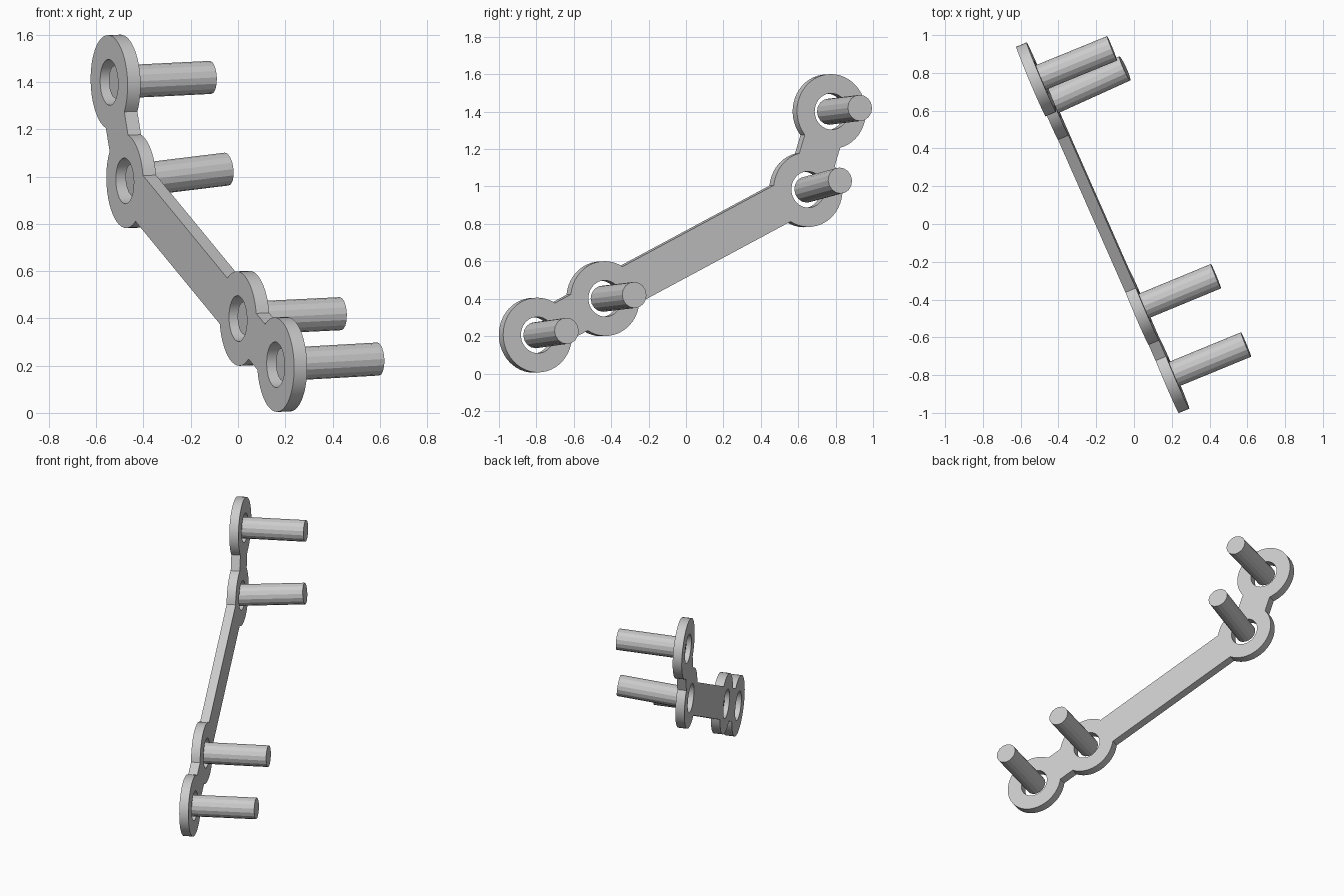
import bpy, bmesh, math
from mathutils import Vector, Matrix

if "Cube" in bpy.data.objects:
    bpy.data.objects.remove(bpy.data.objects["Cube"], do_unlink=True)

RING_R, HOLE_R, SCREW_R = 0.2, 0.097, 0.07
BAR_HALF, THICK = 0.108, 0.06

# Eyelet centres (screw bases) and screw tips, lowest first
BASES = [Vector(p) for p in ((0.187, -0.805, 0.205), (0.025, -0.445, 0.4),
                             (-0.447, 0.643, 0.983), (-0.52, 0.765, 1.4))]
TIPS = [Vector(p) for p in ((0.593, -0.638, 0.228), (0.434, -0.276, 0.42),
                            (-0.048, 0.824, 1.032), (-0.116, 0.93, 1.42))]

# Plate frame: u runs along the plate, v up it, n out on the screw side
n = Vector((0.92, 0.39, 0.03)).normalized()
u = Vector((0, 0, 1)).cross(n).normalized()
v = n.cross(u)
origin = sum(BASES, Vector()) / len(BASES)
frame = Matrix.Translation(origin) @ Matrix((u, v, n)).transposed().to_4x4()
flat = [(frame.inverted() @ b).to_2d() for b in BASES]


def arc(centre, start, end, radius):
    """Points counter-clockwise from start to end angle."""
    sweep = (end - start) % math.tau or math.tau
    steps = max(2, round(sweep / math.tau * 48))
    return [centre + radius * Vector((math.cos(a), math.sin(a)))
            for a in (start + sweep * i / steps for i in range(steps + 1))]


def heading(a, b):
    return math.atan2(b.y - a.y, b.x - a.x)


def plate_outline():
    """Walk up one side of the eyelet chain and back down the other."""
    last = len(flat) - 1
    walk = list(range(last + 1)) + list(range(last - 1, 0, -1))
    half = math.asin(BAR_HALF / RING_R)
    points = []
    for k, i in enumerate(walk):
        before, after = walk[k - 1], walk[(k + 1) % len(walk)]
        points += arc(flat[i], heading(flat[i], flat[before]) + half,
                      heading(flat[i], flat[after]) - half, RING_R)
    return points


def add_loop(curve, points):
    spline = curve.splines.new('POLY')
    spline.points.add(len(points) - 1)
    for point, co in zip(spline.points, points):
        point.co = (co.x, co.y, 0, 1)
    spline.use_cyclic_u = True


def activate(obj):
    bpy.ops.object.select_all(action='DESELECT')
    obj.select_set(True)
    bpy.context.view_layer.objects.active = obj


# Plate: filled outline with round holes, extruded to thickness
curve = bpy.data.curves.new("plate", 'CURVE')
curve.dimensions = '2D'
curve.fill_mode = 'BOTH'
curve.extrude = THICK / 2
add_loop(curve, plate_outline())
for centre in flat:
    add_loop(curve, arc(centre, 0, math.tau, HOLE_R)[:-1])
plate = bpy.data.objects.new("plate", curve)
bpy.context.collection.objects.link(plate)
plate.matrix_world = frame
activate(plate)
bpy.ops.object.convert(target='MESH')
plate = bpy.context.object
bm = bmesh.new()
bm.from_mesh(plate.data)
bmesh.ops.remove_doubles(bm, verts=bm.verts, dist=0.0005)
bmesh.ops.recalc_face_normals(bm, faces=bm.faces)
bm.to_mesh(plate.data)
bm.free()
activate(plate)
bpy.ops.object.shade_smooth_by_angle(angle=math.radians(25))

# Screws: plain faceted pegs, each starting inside its hole
for i, (base, tip) in enumerate(zip(BASES, TIPS), 1):
    axis = tip - base
    bpy.ops.mesh.primitive_cylinder_add(
        vertices=16, radius=SCREW_R, depth=axis.length, location=(base + tip) / 2,
        rotation=axis.to_track_quat('Z', 'Y').to_euler())
    bpy.context.object.name = f"screw_{i}"
